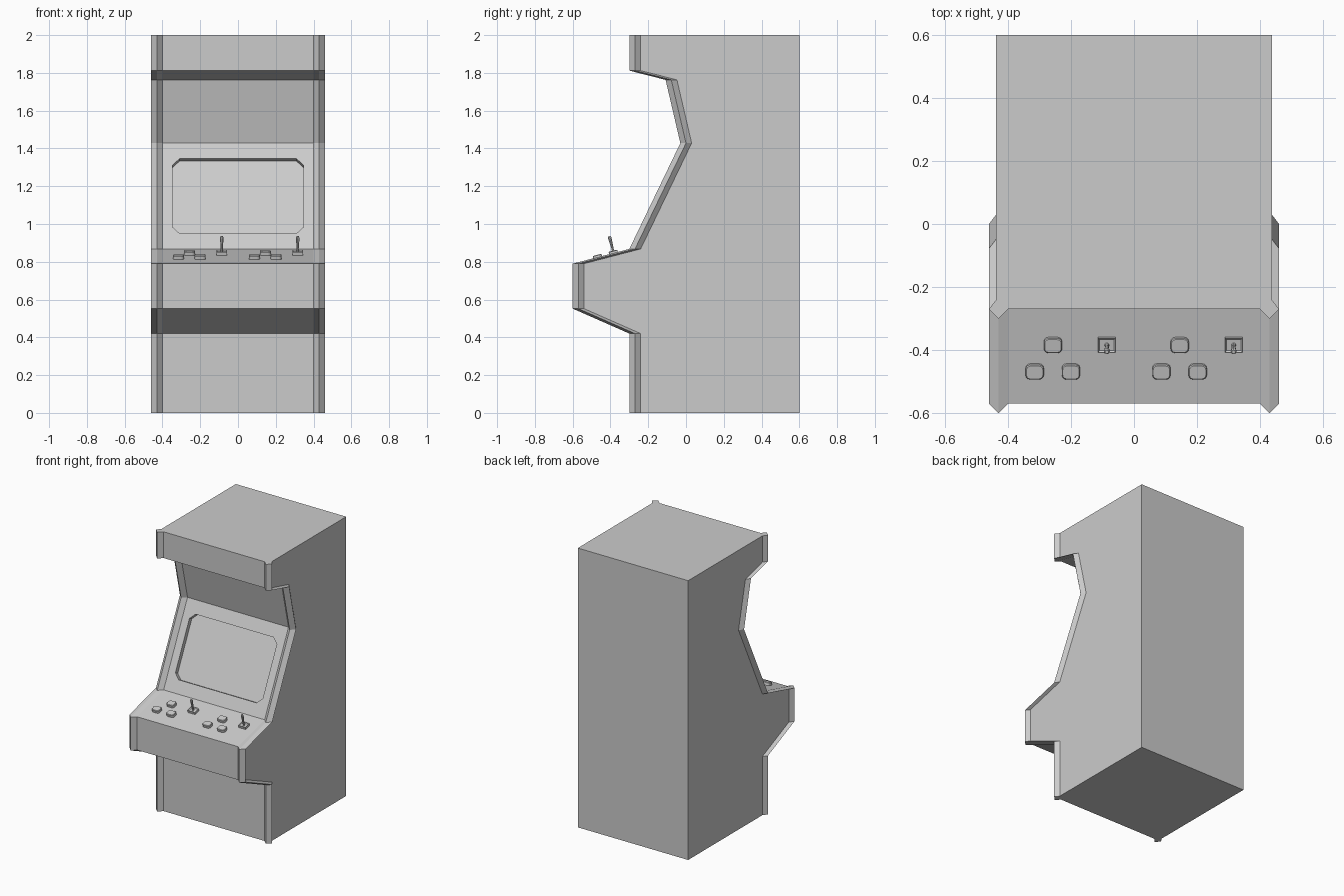
import bpy, bmesh, math
from mathutils import Matrix, Vector

if "Cube" in bpy.data.objects:
    bpy.data.objects.remove(bpy.data.objects["Cube"])

# Cabinet outline: (front y of the edge trim, z)
PROFILE = [(-0.30, 0), (-0.30, 0.42), (-0.60, 0.552), (-0.60, 0.79), (-0.30, 0.868),
           (-0.03, 1.428), (-0.108, 1.763), (-0.30, 1.812), (-0.30, 2.0)]
BACK = 0.6


def finish(bm, name, matrix=Matrix()):
    bmesh.ops.recalc_face_normals(bm, faces=bm.faces)
    mesh = bpy.data.meshes.new(name)
    bm.to_mesh(mesh)
    bm.free()
    mesh.transform(matrix)
    obj = bpy.data.objects.new(name, mesh)
    bpy.context.collection.objects.link(obj)
    return obj


def bridge(bm, rings):
    """Skin a stack of equal rings and cap both ends."""
    rows = [[bm.verts.new(p) for p in ring] for ring in rings]
    n = len(rows[0])
    for a, b in zip(rows, rows[1:]):
        for i in range(n):
            j = (i + 1) % n
            bm.faces.new((a[i], a[j], b[j], b[i]))
    bm.faces.new(rows[0])
    bm.faces.new(rows[-1])


def profile_loft(name, section):
    """Section points are (x, depth behind the outline); depth None is the back."""
    bm = bmesh.new()
    bridge(bm, [[(x, BACK if d is None else y + d, z) for x, d in section]
                for y, z in PROFILE])
    return finish(bm, name)


def octagon(w, h, c, z, dy=0):
    """Rectangle of half size w, h with corners cut by c."""
    return [(x, y + dy, z) for x, y in
            [(w, c - h), (w, h - c), (w - c, h), (c - w, h),
             (-w, h - c), (-w, c - h), (c - w, -h), (w - c, -h)]]


def frame_on(lower, upper, x, y):
    """Frame lying on a sloped front face, z pointing out of the face."""
    (y0, z0), (y1, z1) = PROFILE[lower], PROFILE[upper]
    t = (y - y0 - 0.03) / (y1 - y0)
    return (Matrix.Translation((x, y, z0 + t * (z1 - z0)))
            @ Matrix.Rotation(math.atan2(z1 - z0, y1 - y0), 4, 'X'))


# Cabinet body
body = profile_loft("cabinet_body", [(-0.437, None), (0.437, None), (0.437, 0.06),
                                     (0.40, 0.03), (-0.40, 0.03), (-0.437, 0.06)])

# Pointed edge trim on both sides
for side, s in (("left", -1), ("right", 1)):
    profile_loft(f"edge_trim_{side}", [(s * 0.437, 0.06), (s * 0.46, 0.03),
                                       (s * 0.43, 0), (s * 0.40, 0.03)])

# Recessed screen cut into the sloped face
bm = bmesh.new()
bridge(bm, [octagon(0.346, 0.22, 0.037, -0.03), octagon(0.346, 0.22, 0.037, 0.05)])
cutter = finish(bm, "screen_cutter", frame_on(4, 5, 0, -0.135))
cutter.hide_render = True
cut = body.modifiers.new("screen_recess", 'BOOLEAN')
cut.operation = 'DIFFERENCE'
cut.solver = 'EXACT'
cut.object = cutter
bpy.context.view_layer.objects.active = body
bpy.ops.object.modifier_apply(modifier=cut.name)
bpy.data.objects.remove(cutter)


def button(name, x, y):
    bm = bmesh.new()
    bmesh.ops.create_cube(bm, size=1, matrix=Matrix.Translation((0, 0, 0.007))
                          @ Matrix.Diagonal((0.058, 0.048, 0.026, 1)))
    upright = [e for e in bm.edges if abs(e.verts[0].co.z - e.verts[1].co.z) > 0.01]
    bmesh.ops.bevel(bm, geom=upright, offset=0.015, segments=3, profile=0.5, affect='EDGES')
    top = [e for e in bm.edges if min(v.co.z for v in e.verts) > 0.019]
    bmesh.ops.bevel(bm, geom=top, offset=0.003, segments=1, profile=0.5, affect='EDGES')
    finish(bm, name, frame_on(3, 4, x, y))


def joystick(name, x, y):
    place = frame_on(3, 4, x, y)
    # Square base with a shallow well
    bm = bmesh.new()
    bmesh.ops.create_cube(bm, size=1, matrix=Matrix.Translation((0, 0, 0.005))
                          @ Matrix.Diagonal((0.056, 0.046, 0.026, 1)))
    top = max(bm.faces, key=lambda f: f.calc_center_median().z)
    bmesh.ops.inset_region(bm, faces=[top], thickness=0.007)
    bmesh.ops.translate(bm, verts=top.verts, vec=(0, 0, -0.006))
    finish(bm, name + "_base", place)
    # Tapered stick, wider at the top
    bm = bmesh.new()
    bridge(bm, [[(r * math.cos(a * math.pi / 4), r * math.sin(a * math.pi / 4), z)
                 for a in range(8)]
                for r, z in [(0.008, 0.01), (0.0055, 0.03), (0.0095, 0.09), (0.006, 0.099)]])
    finish(bm, name + "_stick", place)


# Two sets of player controls
for p, dx in enumerate((0, 0.402), 1):
    for i, (x, y) in enumerate([(-0.315, -0.466), (-0.20, -0.466), (-0.257, -0.382)], 1):
        button(f"button_{p}_{i}", x + dx, y)
    joystick(f"joystick_{p}", -0.086 + dx, -0.381)
